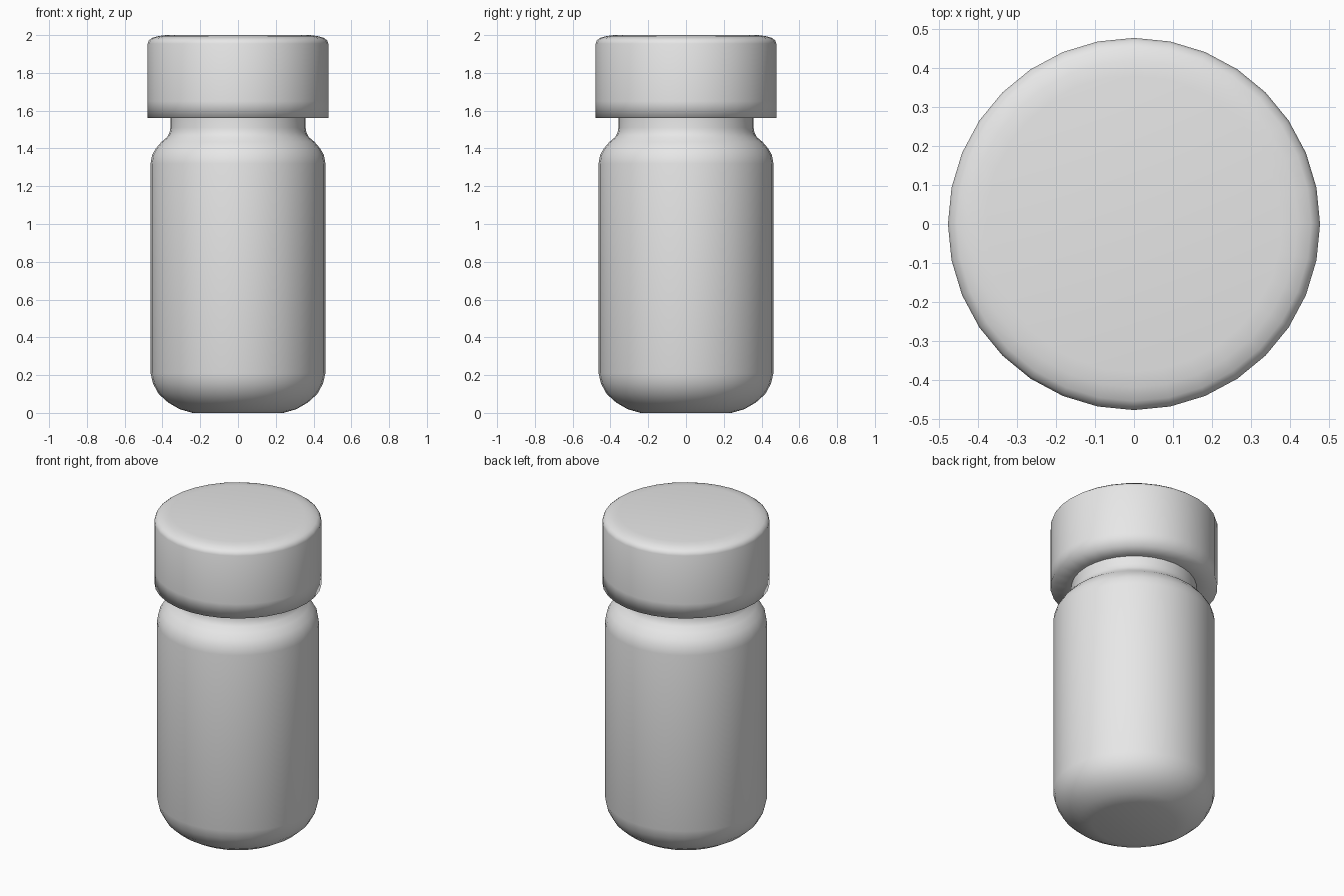
import bpy, bmesh, math

cube = bpy.data.objects.get("Cube")
if cube:
    bpy.data.objects.remove(cube, do_unlink=True)

SIDES = 32

grey = bpy.data.materials.new("plain grey")
grey.use_nodes = True
COLOUR = (0.8, 0.8, 0.8, 1)
grey.diffuse_color = COLOUR
grey.node_tree.nodes["Principled BSDF"].inputs["Base Color"].default_value = COLOUR


def lathe(name, profile, cap_ends):
    """Revolve a (radius, height) profile around z, closing the chosen ends."""
    bm = bmesh.new()
    rings = []
    for r, z in profile:
        rings.append([bm.verts.new((r * math.cos(math.tau * i / SIDES),
                                    r * math.sin(math.tau * i / SIDES), z))
                      for i in range(SIDES)])
    for low, high in zip(rings, rings[1:]):
        for i in range(SIDES):
            j = (i + 1) % SIDES
            bm.faces.new((low[i], low[j], high[j], high[i]))
    if "bottom" in cap_ends:
        bm.faces.new(rings[0][::-1])
    if "top" in cap_ends:
        bm.faces.new(rings[-1])
    for f in bm.faces:
        f.smooth = True
    mesh = bpy.data.meshes.new(name)
    bm.to_mesh(mesh)
    bm.free()
    mesh.materials.append(grey)
    obj = bpy.data.objects.new(name, mesh)
    bpy.context.collection.objects.link(obj)
    return obj


# Bottle: flat base, rounded foot, straight wall, shoulder and neck
lathe("bottle_body", [
    (0.24, 0), (0.31, 0.02), (0.37, 0.055), (0.42, 0.10), (0.45, 0.155),
    (0.463, 0.21), (0.463, 1.32), (0.455, 1.365), (0.435, 1.40),
    (0.405, 1.435), (0.375, 1.46), (0.362, 1.485), (0.358, 1.51),
    (0.358, 1.58)], ("bottom",))

# Lid: underside ring, straight skirt and softly rounded top
lathe("lid", [
    (0.35, 1.56), (0.478, 1.56), (0.478, 1.65), (0.478, 1.955),
    (0.472, 1.972), (0.455, 1.985), (0.42, 1.995), (0.38, 2.0)], ("top",))
